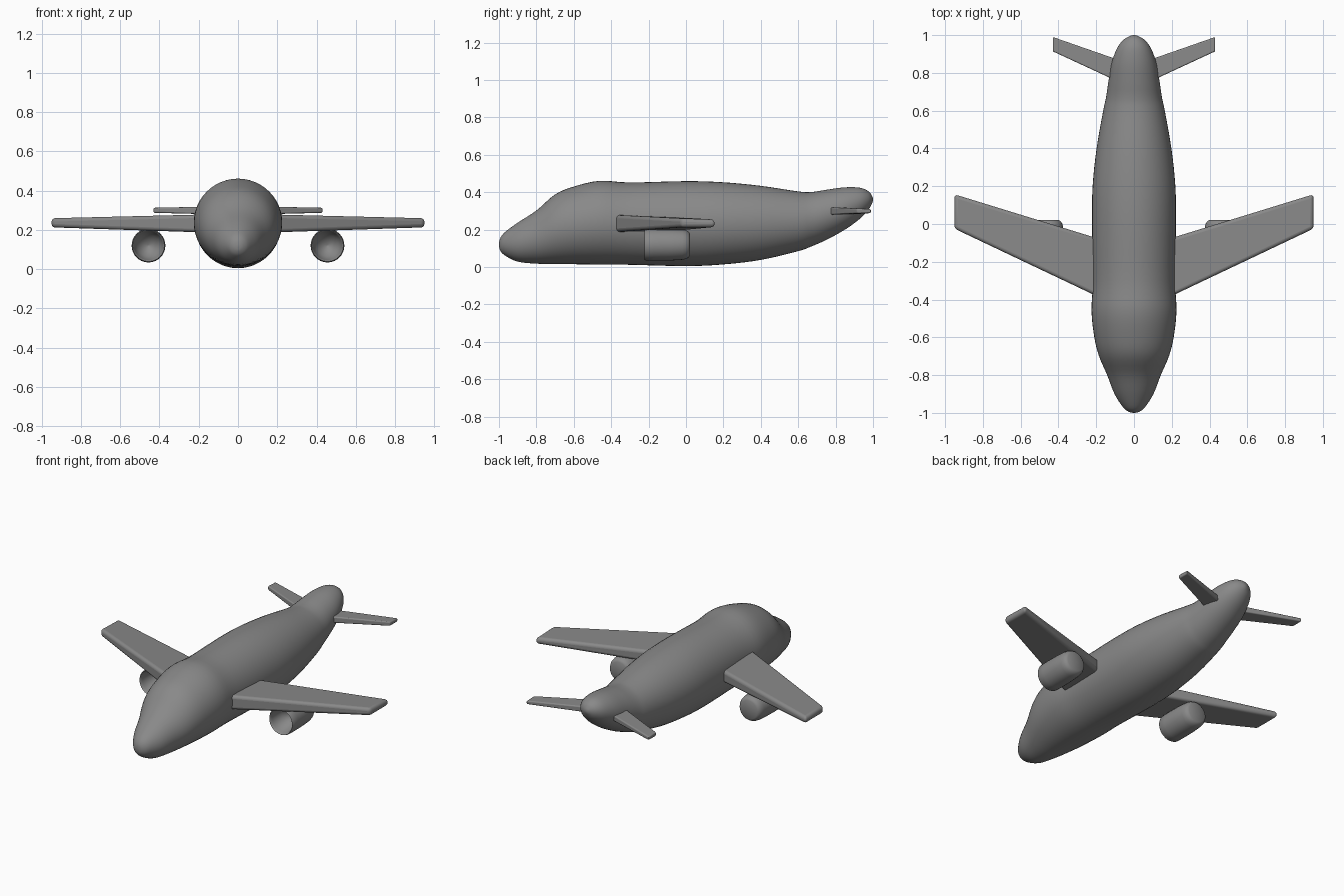
import bpy, bmesh, math

if "Cube" in bpy.data.objects:
    bpy.data.objects.remove(bpy.data.objects["Cube"])

grey = bpy.data.materials.new("plain_grey")
grey.diffuse_color = (0.25, 0.25, 0.25, 1)
grey.use_nodes = True
grey.node_tree.nodes["Principled BSDF"].inputs["Base Color"].default_value = grey.diffuse_color


def make_object(name, bm, mirror=False, bevel=0.0, angle=40):
    bmesh.ops.recalc_face_normals(bm, faces=bm.faces)
    me = bpy.data.meshes.new(name)
    bm.to_mesh(me)
    bm.free()
    me.materials.append(grey)
    ob = bpy.data.objects.new(name, me)
    bpy.context.collection.objects.link(ob)
    bpy.ops.object.select_all(action='DESELECT')
    ob.select_set(True)
    bpy.context.view_layer.objects.active = ob
    bpy.ops.object.shade_smooth_by_angle(angle=math.radians(angle))
    if bevel:
        b = ob.modifiers.new("round_edges", 'BEVEL')
        b.width, b.segments, b.limit_method = bevel, 4, 'ANGLE'
    if mirror:
        ob.modifiers.new("mirror", 'MIRROR')
    return ob


def smooth_path(pts, steps):
    """Catmull-Rom curve through rows of numbers."""
    out = []
    for i in range(len(pts) - 1):
        a, b, c, d = (pts[max(i - 1, 0)], pts[i], pts[i + 1],
                      pts[min(i + 2, len(pts) - 1)])
        for s in range(steps):
            t = s / steps
            out.append([0.5 * (2 * q + (r - p) * t + (2 * p - 5 * q + 4 * r - u) * t * t
                               + (3 * q - p - 3 * r + u) * t ** 3)
                        for p, q, r, u in zip(a, b, c, d)])
    return out + [list(pts[-1])]


def loft(rows, n, cx=0.0):
    """Skin elliptical rings given as (y, top, bottom, half width)."""
    bm = bmesh.new()
    rings = []
    for y, top, bot, w in rows:
        zc, h = (top + bot) / 2, (top - bot) / 2
        rings.append([bm.verts.new((cx + w * math.cos(2 * math.pi * k / n), y,
                                    zc + h * math.sin(2 * math.pi * k / n)))
                      for k in range(n)])
    for r, s in zip(rings, rings[1:]):
        for k in range(n):
            bm.faces.new((r[k], r[(k + 1) % n], s[(k + 1) % n], s[k]))
    bm.faces.new(rings[0])
    bm.faces.new(rings[-1])
    return bm


# Fuselage: y, top, bottom, half width
body = [(-1.0, .125, .115, .004), (-.994, .152, .09, .028), (-.97, .185, .063, .058),
        (-.9, .237, .029, .103), (-.8, .302, .018, .142), (-.7, .388, .016, .185),
        (-.6, .430, .015, .210), (-.46, .461, .013, .225), (-.3, .452, .012, .218),
        (0, .459, .005, .222), (.2, .453, .014, .219), (.4, .434, .038, .198),
        (.6, .404, .085, .163), (.67, .401, .110, .148), (.75, .413, .145, .136),
        (.85, .426, .200, .119), (.93, .424, .258, .090), (.975, .405, .305, .056),
        (.995, .380, .340, .022), (1.0, .364, .356, .004)]
make_object("fuselage", loft(smooth_path(body, 4), 48), angle=80)


# Wings and tailplanes: tapered slabs, each end is x, (y, bottom, top) front and back
def slab(name, ends, bevel):
    bm = bmesh.new()
    loops = []
    for x, (y0, b0, t0), (y1, b1, t1) in ends:
        loops.append([bm.verts.new(p) for p in
                      ((x, y0, b0), (x, y0, t0), (x, y1, t1), (x, y1, b1))])
    a, b = loops
    for k in range(4):
        bm.faces.new((a[k], a[(k + 1) % 4], b[(k + 1) % 4], b[k]))
    bm.faces.new(a)
    bm.faces.new(b)
    make_object(name, bm, True, bevel)


slab("wings", [(.18, (-.39, .187, .279), (-.08, .190, .268)),
               (.95, (-.025, .213, .260), (.157, .213, .254))], .018)
slab("tailplanes", [(.08, (.752, .278, .320), (.868, .280, .317)),
                    (.43, (.914, .287, .313), (.990, .288, .310))], .007)

# Engines: hollow intake, barrel and rounded rear
profile = [(-.10, .004), (-.13, .055), (-.205, .073), (-.218, .077), (-.222, .081),
           (-.215, .085), (-.17, .086), (-.08, .085), (-.02, .081), (.0, .077),
           (.014, .069), (.021, .058), (.022, .004)]
rows = [(y, .12 + r, .12 - r, r) for y, r in profile]
make_object("engines", loft(rows, 32, .456), True, angle=50)
